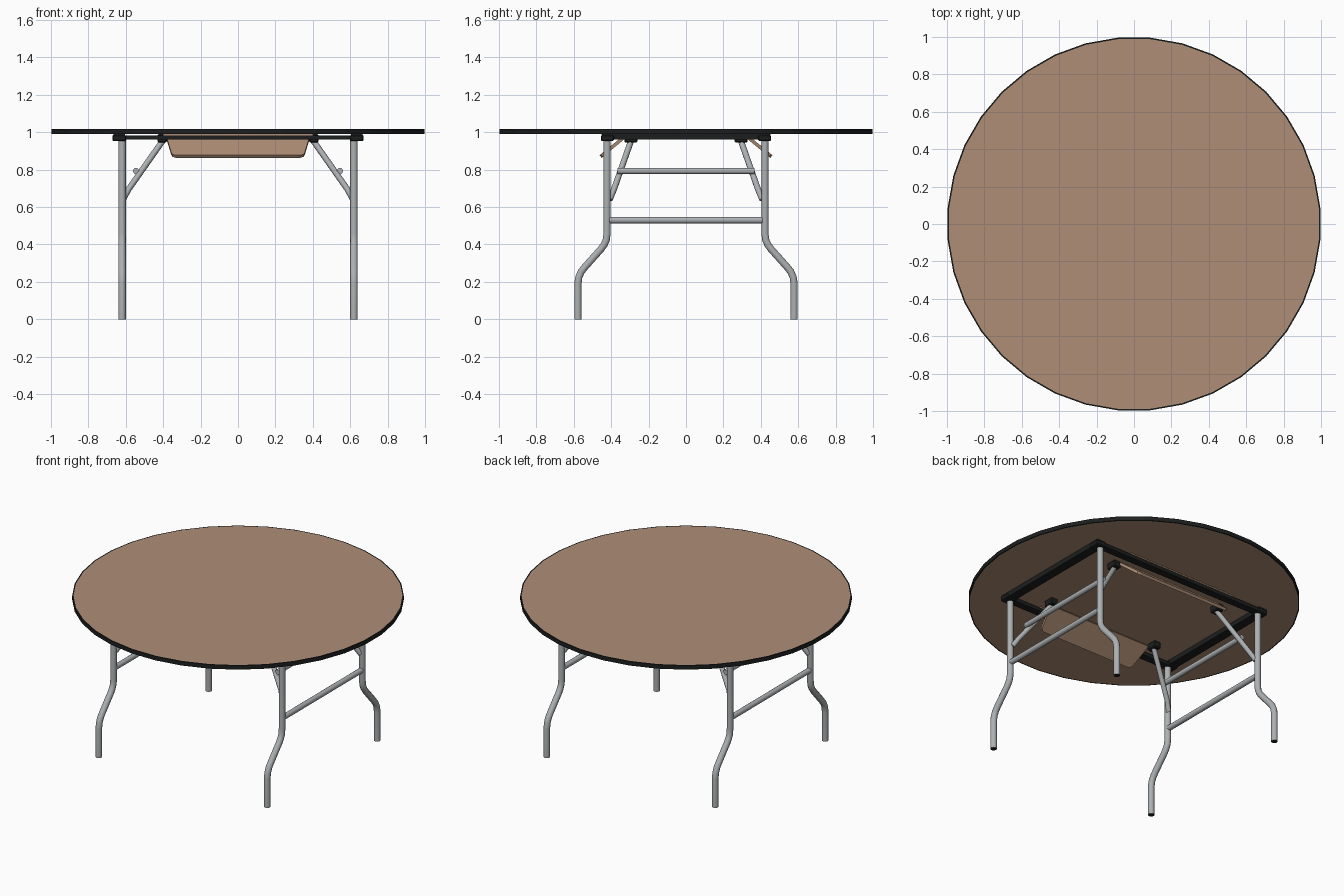
import bpy, bmesh, math
from mathutils import Vector, Matrix

if "Cube" in bpy.data.objects:
    bpy.data.objects.remove(bpy.data.objects["Cube"])


def material(name, rgb):
    m = bpy.data.materials.new(name)
    m.use_nodes = True
    m.diffuse_color = (*rgb, 1)
    m.node_tree.nodes["Principled BSDF"].inputs["Base Color"].default_value = (*rgb, 1)
    return m


wood = material("tan wood", (0.43, 0.27, 0.18))
black = material("black trim", (0.012, 0.013, 0.013))
steel = material("grey steel", (0.42, 0.44, 0.45))


def finish(name, bm, *mats):
    bmesh.ops.recalc_face_normals(bm, faces=bm.faces)
    mesh = bpy.data.meshes.new(name)
    bm.to_mesh(mesh)
    bm.free()
    obj = bpy.data.objects.new(name, mesh)
    bpy.context.collection.objects.link(obj)
    for m in mats:
        mesh.materials.append(m)
    return obj


def smooth(obj):
    bpy.ops.object.select_all(action='DESELECT')
    obj.select_set(True)
    bpy.context.view_layer.objects.active = obj
    bpy.ops.object.shade_smooth_by_angle(angle=math.radians(40))


def box(name, lo, hi, mat, bevel=0.0):
    lo, hi = Vector(lo), Vector(hi)
    bm = bmesh.new()
    bmesh.ops.create_cube(bm, size=1, matrix=Matrix.Translation((lo + hi) / 2)
                          @ Matrix.Diagonal((*(hi - lo), 1)))
    if bevel:
        bmesh.ops.bevel(bm, geom=bm.edges[:], offset=bevel, segments=1, affect='EDGES')
    return finish(name, bm, mat)


def tube(name, points, radius, foot=False):
    curve = bpy.data.curves.new(name, 'CURVE')
    curve.dimensions = '3D'
    curve.bevel_depth = radius
    curve.bevel_resolution = 3
    curve.use_fill_caps = True
    spline = curve.splines.new('POLY')
    spline.points.add(len(points) - 1)
    for p, co in zip(spline.points, points):
        p.co = (*co, 1)
    helper = bpy.data.objects.new(name + "_path", curve)
    bpy.context.collection.objects.link(helper)
    graph = bpy.context.evaluated_depsgraph_get()
    mesh = bpy.data.meshes.new_from_object(helper.evaluated_get(graph))
    bpy.data.objects.remove(helper)
    mesh.materials.clear()
    mesh.materials.append(steel)
    mesh.materials.append(black)
    for f in mesh.polygons:
        f.material_index = int(foot and f.center.z < 0.002)
    obj = bpy.data.objects.new(name, mesh)
    bpy.context.collection.objects.link(obj)
    smooth(obj)


# Round top: tan faces with a black edge band
bm = bmesh.new()
bmesh.ops.create_cone(bm, cap_ends=True, segments=36, radius1=1, radius2=1, depth=0.027,
                      matrix=Matrix.Translation((0, 0, 1.0045))
                      @ Matrix.Rotation(math.radians(5), 4, 'Z'))
caps = [f for f in bm.faces if len(f.verts) > 4]
bmesh.ops.inset_individual(bm, faces=caps, thickness=0.008)
for f in bm.faces:
    f.material_index = 0 if len(f.verts) > 4 else 1
finish("table_top", bm, wood, black)

# Folding flap outline, seen flat: half width and distance along the slope
half = [(0.385, 0), (0.357, 0.145), (0.35, 0.162), (0.332, 0.17)]
outline = half + [(-x, d) for x, d in reversed(half)]
hinge, tip = Vector((0, 0.325, 0.978)), Vector((0, 0.475, 0.855))
slope = (tip - hinge).normalized()

for sy, side in ((-1, "front"), (1, "back")):
    # Long frame rail with a wooden packing strip above it
    box(side + "_rail", (-0.66, sy * 0.425 - 0.025, 0.96), (0.66, sy * 0.425 + 0.025, 0.983), black)
    box(side + "_rail_strip", (-0.4, sy * 0.425 - 0.027, 0.983), (0.4, sy * 0.425 + 0.027, 0.991), wood)

    # Sloping flap
    bm = bmesh.new()
    verts = []
    for x, d in outline:
        p = hinge + slope * d
        verts.append(bm.verts.new((x, sy * p.y, p.z)))
    bm.faces.new(verts)
    flap = finish(side + "_flap", bm, wood)
    solid = flap.modifiers.new("thickness", 'SOLIDIFY')
    solid.thickness = 0.018
    solid.offset = 0

for sx, end in ((-1, "right"), (1, "left")):
    # End rail and cross bars
    box(end + "_end_rail", (sx * 0.635 - 0.03, -0.45, 0.96), (sx * 0.635 + 0.03, 0.45, 0.991), black)
    tube(end + "_lower_bar", [(sx * 0.62, y, 0.53) for y in (-0.41, 0.41)], 0.018)
    tube(end + "_brace_bar", [(sx * 0.545, y, 0.793) for y in (-0.365, 0.365)], 0.017)

    for sy, side in ((-1, "front"), (1, "back")):
        tag = side + "_" + end
        # Leg with an outward kick
        path = [(0.422, 0.97), (0.422, 0.46), (0.426, 0.425), (0.437, 0.4), (0.455, 0.375),
                (0.54, 0.28), (0.56, 0.255), (0.573, 0.225), (0.578, 0.19), (0.578, 0)]
        tube(tag + "_leg", [(sx * 0.62, sy * y, z) for y, z in path], 0.02, foot=True)
        # Diagonal brace with its flattened lower end on the leg
        tube(tag + "_brace", [(sx * 0.395, sy * 0.29, 0.965), (sx * 0.585, sy * 0.385, 0.695),
                              (sx * 0.615, sy * 0.408, 0.64)], 0.016)
        # Leg bracket and brace hinge
        cx, cy = sx * 0.635, sy * 0.42
        box(tag + "_leg_bracket", (cx - 0.037, cy - 0.035, 0.953), (cx + 0.037, cy + 0.035, 0.985), black, 0.006)
        cx, cy = sx * 0.405, sy * 0.295
        box(tag + "_brace_hinge", (cx - 0.025, cy - 0.035, 0.945), (cx + 0.025, cy + 0.035, 0.991), black, 0.006)
